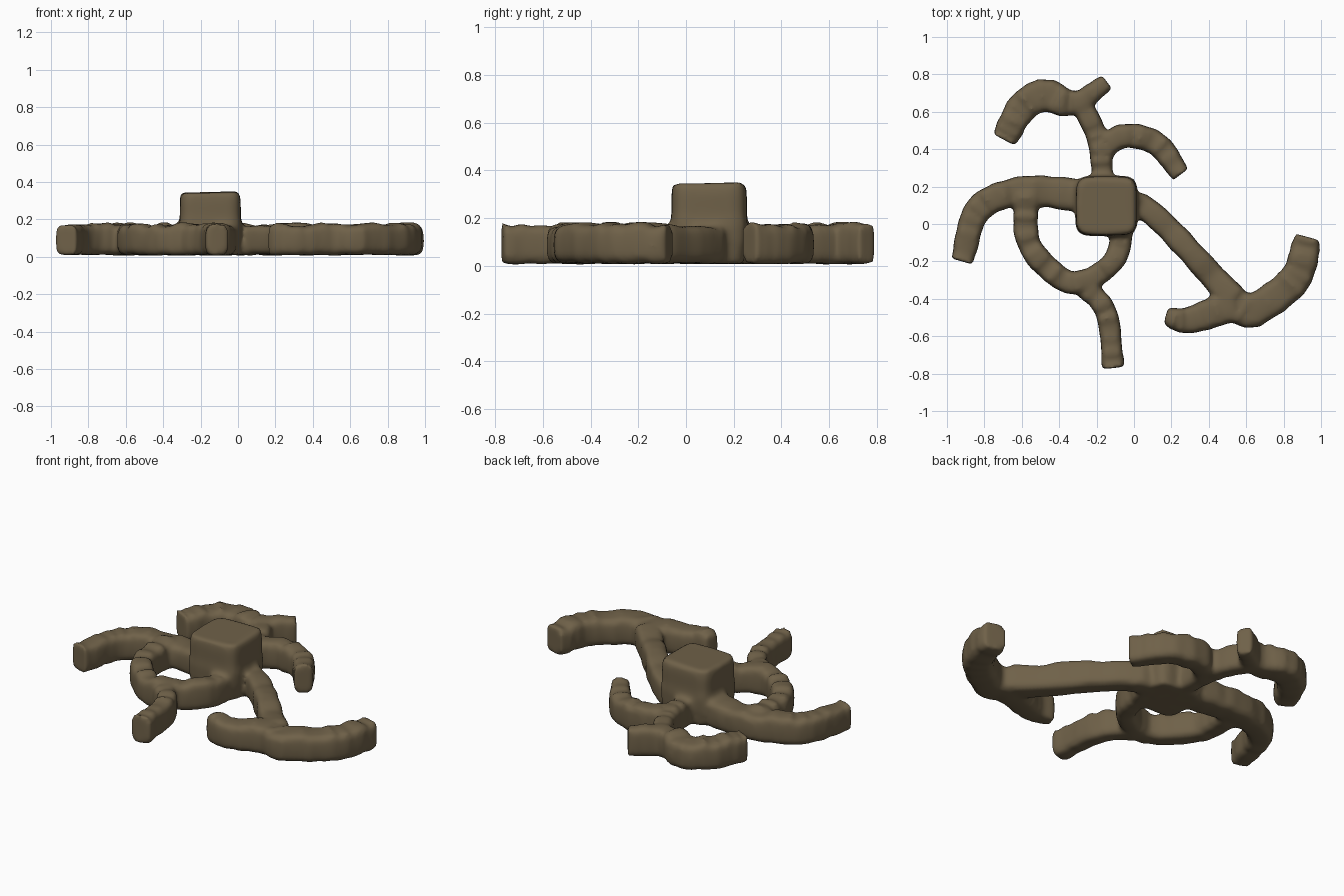
import bpy, bmesh, math, random
from mathutils import Vector

if "Cube" in bpy.data.objects:
    bpy.data.objects.remove(bpy.data.objects["Cube"])

random.seed(4)

bark = bpy.data.materials.new("brown bark")
bark.diffuse_color = (0.16, 0.12, 0.066, 1)
bark.use_nodes = True
bark.node_tree.nodes["Principled BSDF"].inputs["Base Color"].default_value = bark.diffuse_color

Z0, Z1 = 0.008, 0.172


def spline(pts, n=8):
    """Catmull-Rom samples through the points."""
    p = [Vector(q) for q in pts]
    p = [2 * p[0] - p[1]] + p + [2 * p[-1] - p[-2]]
    out = []
    for i in range(1, len(p) - 2):
        a, b, c, d = p[i - 1:i + 3]
        for k in range(n):
            t = k / n
            out.append(.5 * (2 * b + (c - a) * t + (2 * a - 5 * b + 4 * c - d) * t * t
                             + (3 * b - a - 3 * c + d) * t ** 3))
    return out + [p[-2]]


def skin(bm, rings):
    """Bridge rings of equal length and cap both ends."""
    rows = [[bm.verts.new(v) for v in r] for r in rings]
    n = len(rows[0])
    for a, b in zip(rows, rows[1:]):
        for i in range(n):
            bm.faces.new((a[i], a[(i + 1) % n], b[(i + 1) % n], b[i]))
    bm.faces.new(rows[0][::-1])
    bm.faces.new(rows[-1])


def squircle(i, n, e):
    """Unit rounded square."""
    a = 2 * math.pi * i / n
    c, s = math.cos(a), math.sin(a)
    return math.copysign(abs(c) ** e, c), math.copysign(abs(s) ** e, s)


def limb(bm, widths, *pts):
    """Rough bar along a curve; widths at start, middle and end."""
    w0, w1, w2 = widths
    path = spline(pts)
    rings = []
    for i, p in enumerate(path):
        t = i / (len(path) - 1)
        w = w0 * (1 - t) * (1 - 2 * t) + 4 * w1 * t * (1 - t) + w2 * t * (2 * t - 1)
        d = path[min(i + 1, len(path) - 1)] - path[max(i - 1, 0)]
        side = Vector((d.y, -d.x, 0)).normalized()
        half = (w + .012) / 2 * random.uniform(.94, 1.06)
        top = Z1 + random.uniform(-.014, .014)
        bot = Z0 + random.uniform(-.004, .004)
        ring = []
        for k in range(16):
            u, v = squircle(k, 16, .5)
            ring.append(Vector((p.x, p.y, (top + bot) / 2 + v * (top - bot) / 2)) + side * u * half)
        rings.append(ring)
    skin(bm, rings)


bm = bmesh.new()
# back roots: stem, left arm, prong, right arm
limb(bm, (.11, .10, .10), (-.16, .15), (-.19, .44), (-.29, .66))
limb(bm, (.09, .16, .12), (-.27, .655), (-.37, .65), (-.48, .69), (-.60, .62), (-.695, .45))
limb(bm, (.10, .09, .08), (-.29, .65), (-.145, .76))
limb(bm, (.10, .12, .09), (-.19, .38), (-.06, .47), (.12, .43), (.25, .265))
# left root, loop and front tail
limb(bm, (.17, .14, .11), (-.20, .14), (-.58, .175), (-.83, .08), (-.92, -.20))
limb(bm, (.12, .11, .10), (-.575, .17), (-.57, -.08), (-.46, -.235), (-.31, -.315), (-.11, -.20), (-.05, .02))
limb(bm, (.11, .10, .11), (-.29, -.31), (-.15, -.47), (-.11, -.77))
# right root and its foot
limb(bm, (.17, .12, .14), (-.08, .10), (.10, .055), (.53, -.40))
limb(bm, (.08, .17, .13), (.17, -.49), (.29, -.515), (.53, -.44), (.64, -.46), (.86, -.295), (.93, -.07))

# central stump block with a flared foot and slightly uneven top
rings = []
for z, r in [(.008, .15), (.10, .165), (.17, .168), (.22, .163), (.30, .163), (.345, .157)]:
    ring = []
    for k in range(24):
        u, v = squircle(k, 24, .38)
        bump = .008 * math.sin(5 * u + 3 * v) if z > .25 else 0
        ring.append(Vector((-.148 + u * r, .097 + v * r * .97, z + bump)))
    rings.append(ring)
skin(bm, rings)
bmesh.ops.recalc_face_normals(bm, faces=bm.faces)

mesh = bpy.data.meshes.new("stump_with_roots")
bm.to_mesh(mesh)
bm.free()
mesh.materials.append(bark)
obj = bpy.data.objects.new("stump_with_roots", mesh)
bpy.context.collection.objects.link(obj)

# fuse all limbs into one skin and soften the joints
rm = obj.modifiers.new("fuse", "REMESH")
rm.mode = "VOXEL"
rm.voxel_size = .014
rm.use_smooth_shade = True
sm = obj.modifiers.new("soften", "SMOOTH")
sm.factor = .5
sm.iterations = 7
